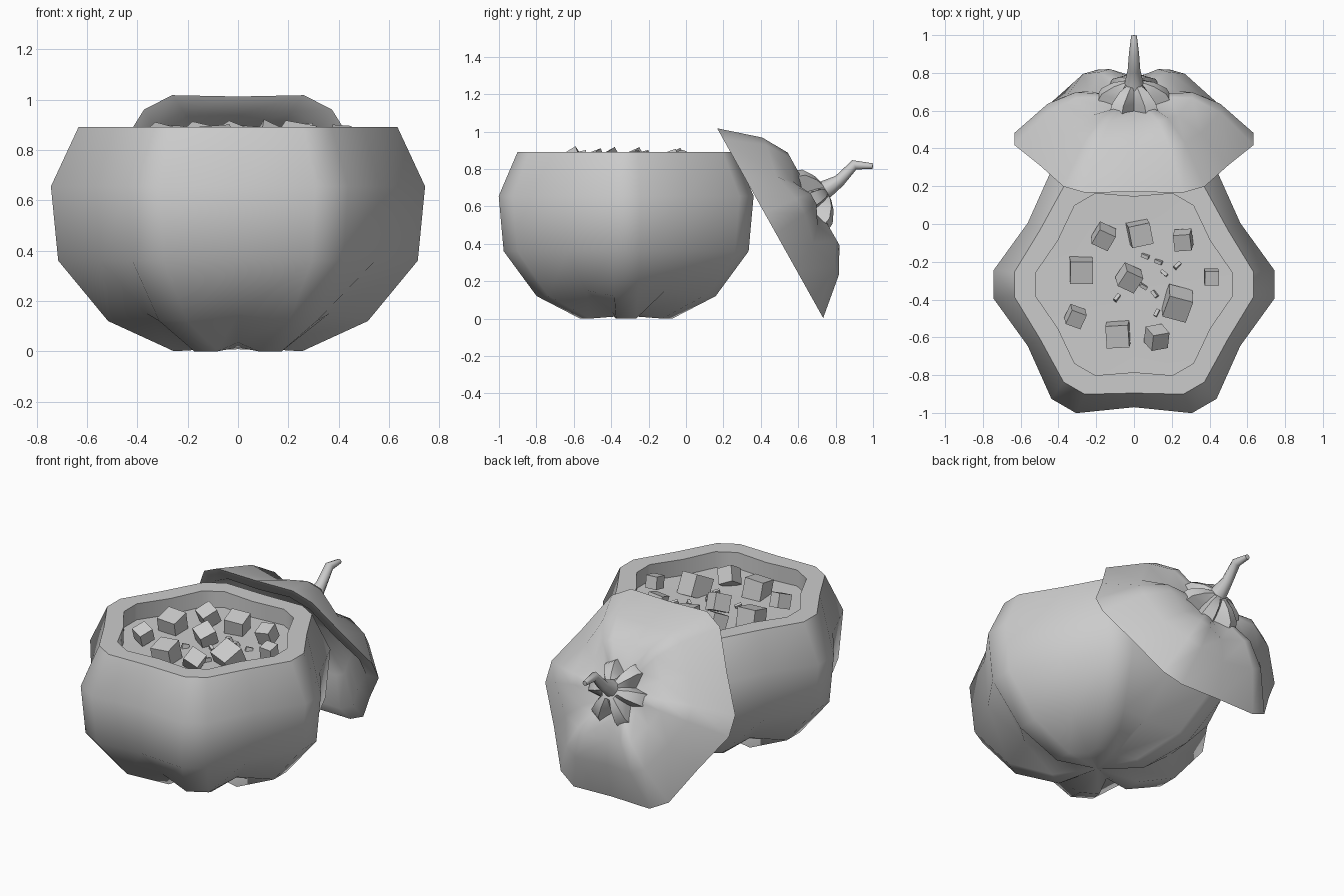
import bpy, bmesh, math, random
from mathutils import Vector, Matrix

if "Cube" in bpy.data.objects:
    bpy.data.objects.remove(bpy.data.objects["Cube"])

random.seed(4)
CY = -0.32  # centre of the pot in y


def ring(r, groove, z, gz=None, half=5.8):
    """Six-lobed ring: two points on each lobe crest, one in each groove."""
    gz = z if gz is None else gz
    pts = []
    for k in range(6):
        for a, rad, h in ((-half, r, z), (half, r, z), (30, groove, gz)):
            t = math.radians(60 * k + a)
            pts.append(Vector((rad * math.cos(t), rad * math.sin(t), h)))
    return pts


def loft(name, rings, matrix, start=None, end=None, angle=50):
    """Skin a list of rings; start/end are optional centre points for caps."""
    bm = bmesh.new()
    loops = [[bm.verts.new(p) for p in r] for r in rings]
    n = len(loops[0])
    for a, b in zip(loops, loops[1:]):
        for i in range(n):
            j = (i + 1) % n
            bm.faces.new((a[i], a[j], b[j], b[i]))
    for loop, tip in ((loops[0], start), (loops[-1], end)):
        if tip is not None:
            c = bm.verts.new(tip)
            for i in range(n):
                bm.faces.new((c, loop[i], loop[(i + 1) % n]))
    bmesh.ops.recalc_face_normals(bm, faces=bm.faces)
    return finish(bm, name, matrix, angle)


def finish(bm, name, matrix, angle=None):
    bm.transform(matrix)
    me = bpy.data.meshes.new(name)
    bm.to_mesh(me)
    bm.free()
    ob = bpy.data.objects.new(name, me)
    bpy.context.collection.objects.link(ob)
    if angle:
        bpy.ops.object.select_all(action='DESELECT')
        ob.select_set(True)
        bpy.context.view_layer.objects.active = ob
        bpy.ops.object.shade_smooth_by_angle(angle=math.radians(angle))
    return ob


pot_place = Matrix.Translation((0, CY, 0))

# Pot: lobed outer wall, flat rim, inner wall and filling surface
SOUP = 0.79
loft("pumpkin_pot", [
    ring(0.26, 0.15, 0.0, 0.035, 12),
    ring(0.52, 0.42, 0.12, 0.15, 7),
    ring(0.718, 0.63, 0.36),
    ring(0.747, 0.65, 0.655),
    ring(0.637, 0.575, 0.89),
    ring(0.523, 0.465, 0.89, half=7),
    ring(0.523, 0.465, SOUP, half=7),
], pot_place, start=(0, 0, 0.015), end=(0, 0, SOUP - 0.01), angle=60)

# Lid: lobed shell leaning against the back of the pot
lid_place = Matrix.Translation((0, 0.45, 0.51)) @ Matrix.Rotation(math.radians(-60.8), 4, 'X')
loft("pumpkin_lid", [
    ring(0.22, 0.18, 0.18),
    ring(0.40, 0.36, 0.12),
    ring(0.55, 0.49, 0.0, half=7),
    ring(0.637, 0.575, 0.0),
    ring(0.46, 0.41, 0.187, 0.15),
    ring(0.31, 0.27, 0.266, 0.215),
    ring(0.18, 0.15, 0.265, 0.225),
], lid_place, start=(0, 0, 0.19), end=(0, 0, 0.24), angle=60)

# Star-shaped flare at the foot of the stem
loft("stem_base", [
    ring(0.205, 0.11, 0.23, 0.22, 11),
    ring(0.175, 0.095, 0.29, 0.265, 11),
    ring(0.11, 0.075, 0.33, 0.31, 13),
    ring(0.055, 0.05, 0.345, 0.345, 13),
], lid_place, end=(0, 0, 0.35), angle=40)

# Bent stem: (y, z, radius) along its path
path = [(0.71, 0.665, 0.062), (0.745, 0.69, 0.05), (0.82, 0.737, 0.033),
        (0.90, 0.822, 0.027), (0.998, 0.815, 0.015)]
stem = []
for i, (y, z, r) in enumerate(path):
    a, b = path[max(i - 1, 0)], path[min(i + 1, len(path) - 1)]
    d = Vector((0, b[0] - a[0], b[1] - a[1])).normalized()
    side = Vector((1, 0, 0))
    up = side.cross(d)
    stem.append([Vector((0, y, z)) + r * (math.cos(t) * side + math.sin(t) * up)
                 for t in (math.tau * k / 8 for k in range(8))])
loft("stem", stem, Matrix(), end=(0, 1.0, 0.815))


def chunk(name, x, y, z, size, rot):
    bm = bmesh.new()
    bmesh.ops.create_cube(bm, size=1)
    turn = Matrix.Identity(4)
    for ang, ax in zip(rot, 'XYZ'):
        turn = Matrix.Rotation(math.radians(ang), 4, ax) @ turn
    finish(bm, name, Matrix.Translation((x, y, z)) @ turn @ Matrix.Diagonal((*size, 1)))


# Floating cubes: x, y, size, tilt x, tilt y, turn
cubes = [(-0.16, -0.065, 0.095, 25, 12, -25), (0.03, -0.05, 0.115, 12, 5, 12),
         (0.26, -0.085, 0.09, 20, -8, 4), (-0.28, -0.245, 0.12, 14, 3, 0),
         (-0.025, -0.285, 0.10, 22, 20, -25), (0.41, -0.28, 0.075, 12, 4, 0),
         (0.23, -0.42, 0.13, 28, 10, -15), (-0.31, -0.49, 0.085, 20, 14, -20),
         (-0.085, -0.585, 0.12, 12, -4, 3), (0.12, -0.60, 0.095, 35, 25, 10)]
for i, (x, y, s, rx, ry, rz) in enumerate(cubes):
    chunk(f"cube_{i}", x, y, 0.90 - 0.62 * s, (s, s, s), (rx, ry, rz))

# Small crumbs scattered over the filling
for i, (x, y) in enumerate([(0.06, -0.17), (0.13, -0.20), (0.23, -0.22), (0.16, -0.26),
                            (0.11, -0.37), (-0.09, -0.39), (0.05, -0.33), (0.12, -0.47)]):
    chunk(f"crumb_{i}", x, y, SOUP, (0.018, 0.04, 0.03),
          (random.uniform(-20, 20), random.uniform(-20, 20), random.uniform(0, 180)))
